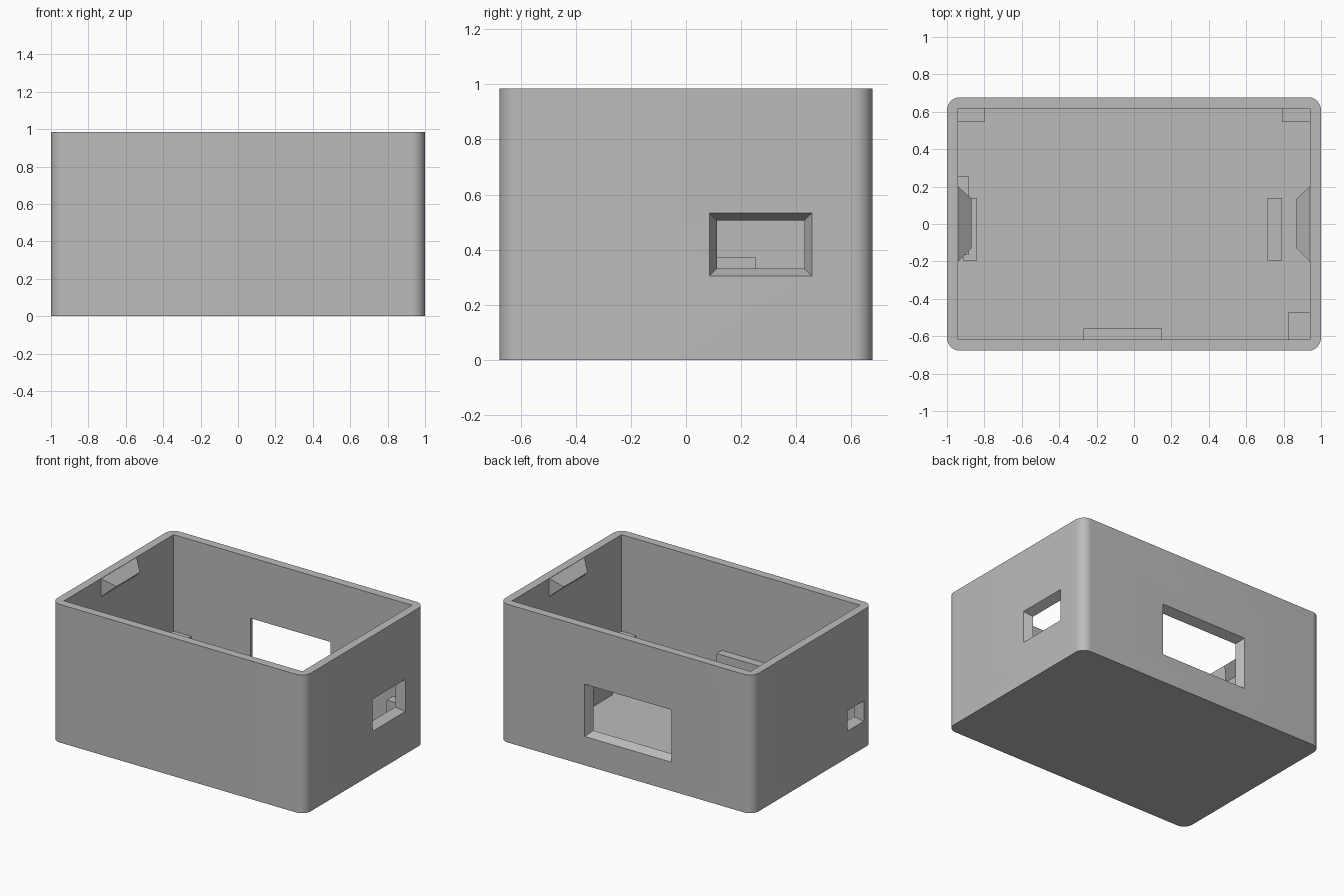
import bpy, bmesh
from mathutils import Vector

cube = bpy.data.objects.get("Cube")
if cube:
    bpy.data.objects.remove(cube, do_unlink=True)

W, D, H = 1.0, 0.6775, 0.985      # half width, half depth, height
IW, ID, FLOOR = 0.94, 0.6175, 0.065  # inner half sizes, floor thickness
RADIUS, TAPER = 0.07, 0.027

grey = bpy.data.materials.new("plain grey")
grey.use_nodes = True
grey.diffuse_color = (0.5, 0.5, 0.5, 1)
grey.node_tree.nodes["Principled BSDF"].inputs["Base Color"].default_value = (0.5, 0.5, 0.5, 1)


def add_object(name, bm):
    bmesh.ops.recalc_face_normals(bm, faces=bm.faces)
    mesh = bpy.data.meshes.new(name)
    bm.to_mesh(mesh)
    bm.free()
    mesh.materials.append(grey)
    obj = bpy.data.objects.new(name, mesh)
    bpy.context.collection.objects.link(obj)
    return obj


def box_mesh(x, y, z):
    bm = bmesh.new()
    bmesh.ops.create_cube(bm, size=1)
    for v in bm.verts:
        v.co = Vector(r[0] if c < 0 else r[1] for r, c in zip((x, y, z), v.co))
    return bm


def box(name, x, y, z):
    return add_object(name, box_mesh(x, y, z))


def hull(name, points):
    bm = bmesh.new()
    for p in points:
        bm.verts.new(p)
    bmesh.ops.convex_hull(bm, input=bm.verts)
    bmesh.ops.dissolve_limit(bm, angle_limit=0.01, verts=bm.verts, edges=bm.edges)
    return add_object(name, bm)


def window_cutter(name, place, outer, inner, across, z):
    """Tapered opening, widest outside, running past both wall faces."""
    points = []
    for t in (-0.5, 1.5):
        depth = outer + (inner - outer) * t
        for a in (across[0] + TAPER * t, across[1] - TAPER * t):
            for h in (z[0] + TAPER * t, z[1] - TAPER * t):
                points.append(place(depth, a, h))
    return hull(name, points)


# Outer shell with rounded upright corners
bm = box_mesh((-W, W), (-D, D), (0, H))
upright = [e for e in bm.edges if abs(e.verts[0].co.z - e.verts[1].co.z) > 0.5]
bmesh.ops.bevel(bm, geom=upright, offset=RADIUS, segments=12, profile=0.5, affect='EDGES')
shell = add_object("enclosure_shell", bm)

# Cavity and the three window openings
side = lambda d, a, h: (d, a, h)
rear = lambda d, a, h: (a, d, h)
cutters = [
    box("cavity_cutter", (-IW, IW), (-ID, ID), (FLOOR, H + 0.2)),
    window_cutter("left_window_cutter", side, W, IW, (0.085, 0.457), (0.304, 0.533)),
    window_cutter("right_window_cutter", side, -W, -IW, (-0.575, -0.39), (0.19, 0.335)),
    window_cutter("back_window_cutter", rear, D, ID, (-0.36, 0.325), (0.205, 0.578)),
]
for cutter in cutters:
    cutter.hide_render = True
    mod = shell.modifiers.new(cutter.name, 'BOOLEAN')
    mod.operation = 'DIFFERENCE'
    mod.solver = 'EXACT'
    mod.object = cutter
bpy.context.view_layer.objects.active = shell
shell.select_set(True)
for mod in list(shell.modifiers):
    bpy.ops.object.modifier_apply(modifier=mod.name)
for cutter in cutters:
    bpy.data.objects.remove(cutter, do_unlink=True)
bpy.ops.object.shade_smooth_by_angle(angle=0.5)

# Snap ridges under the rim, one on each short wall
for name, s in (("left_snap_ridge", 1), ("right_snap_ridge", -1)):
    points = [(s * x, y, z) for x in (IW, IW + 0.02) for y in (-0.2, 0.2) for z in (0.855, 0.983)]
    points += [(s * 0.868, y, 0.92) for y in (-0.13, 0.135)]
    hull(name, points)

# Corner posts, set slightly into the walls and floor
base, post = FLOOR - 0.02, 0.297
box("back_right_post", (-IW - 0.02, -0.8), (0.545, ID + 0.02), (base, post))
box("back_left_post", (0.79, IW + 0.02), (0.545, ID + 0.02), (base, post))
box("front_left_post", (0.825, IW + 0.02), (-ID - 0.02, -0.47), (base, post))

# Floor ribs
for name, x in (("right_floor_rib", (-0.915, -0.84)), ("left_floor_rib", (0.715, 0.79))):
    box(name, x, (-0.195, 0.14), (base, post))

# Wall ledges
box("front_ledge", (-0.27, 0.15), (-ID - 0.02, -0.558), (base, 0.372))
box("right_ledge", (-IW - 0.02, -0.883), (-0.165, 0.255), (base, 0.372))
